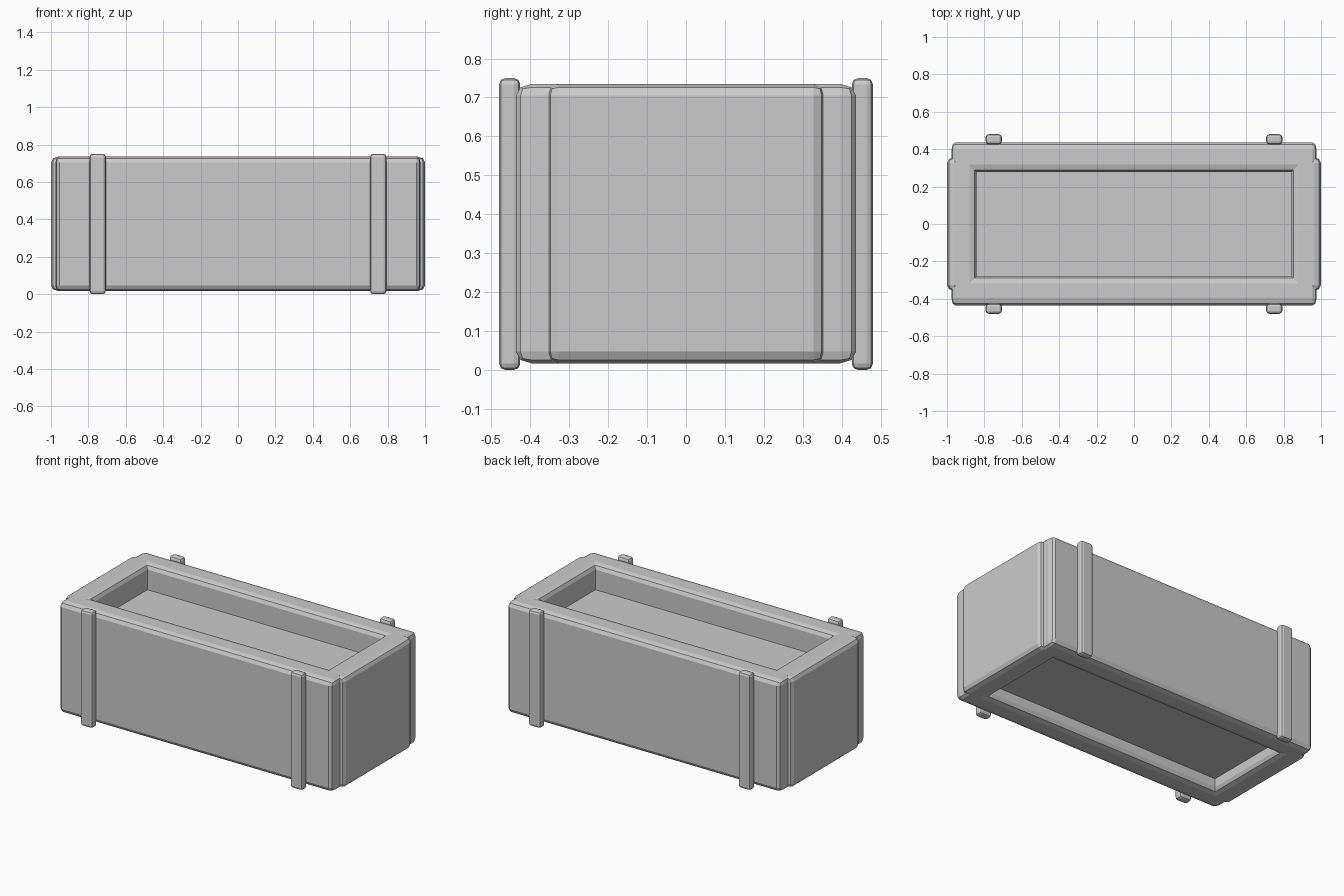
import bpy
import bmesh
from mathutils import Vector

if "Cube" in bpy.data.objects:
    bpy.data.objects.remove(bpy.data.objects["Cube"], do_unlink=True)

# Single plain material
COLOUR = (0.6, 0.6, 0.6, 1.0)
grey = bpy.data.materials.new("plain_grey")
grey.use_nodes = True
grey.diffuse_color = COLOUR
shader = next(n for n in grey.node_tree.nodes if n.type == "BSDF_PRINCIPLED")
shader.inputs["Base Color"].default_value = COLOUR


def block(name, low, high, rounding=None):
    """Box between two corners, its edges rounded by a width per axis."""
    low, high = Vector(low), Vector(high)
    mesh = bpy.data.meshes.new(name)
    bm = bmesh.new()
    bmesh.ops.create_cube(bm, size=1)
    bmesh.ops.scale(bm, vec=high - low, verts=bm.verts)
    if rounding:
        # Bevel evenly in a space where every rounding width is one
        bmesh.ops.scale(bm, vec=[1 / r for r in rounding], verts=bm.verts)
        bmesh.ops.bevel(bm, geom=bm.edges[:], offset=1, segments=2,
                        profile=0.5, affect="EDGES")
        bmesh.ops.scale(bm, vec=rounding, verts=bm.verts)
    bm.to_mesh(mesh)
    bm.free()
    mesh.materials.append(grey)
    obj = bpy.data.objects.new(name, mesh)
    obj.location = (low + high) / 2
    bpy.context.collection.objects.link(obj)


BASE, RIM = 0.017, 0.735

# Long front and back walls with their upright battens
for side, s in (("front", -1), ("back", 1)):
    y0, y1 = sorted((s * 0.278, s * 0.437))
    block(f"{side}_wall", (-0.976, y0, BASE), (0.976, y1, RIM),
          (0.022, 0.041, 0.03))
    y0, y1 = sorted((s * 0.426, s * 0.48))
    for end, x in (("right", -0.75), ("left", 0.75)):
        block(f"{side}_{end}_batten", (x - 0.043, y0, 0),
              (x + 0.043, y1, 0.75), (0.016, 0.016, 0.016))

# Short end walls
for side, s in (("right", -1), ("left", 1)):
    x0, x1 = sorted((s * 0.842, s))
    block(f"{side}_end_wall", (x0, -0.357, BASE), (x1, 0.357, RIM),
          (0.038, 0.03, 0.03))

# Recessed filling, sunk below the rim and raised above the base
block("filling", (-0.88, -0.32, 0.102), (0.88, 0.32, 0.575))
